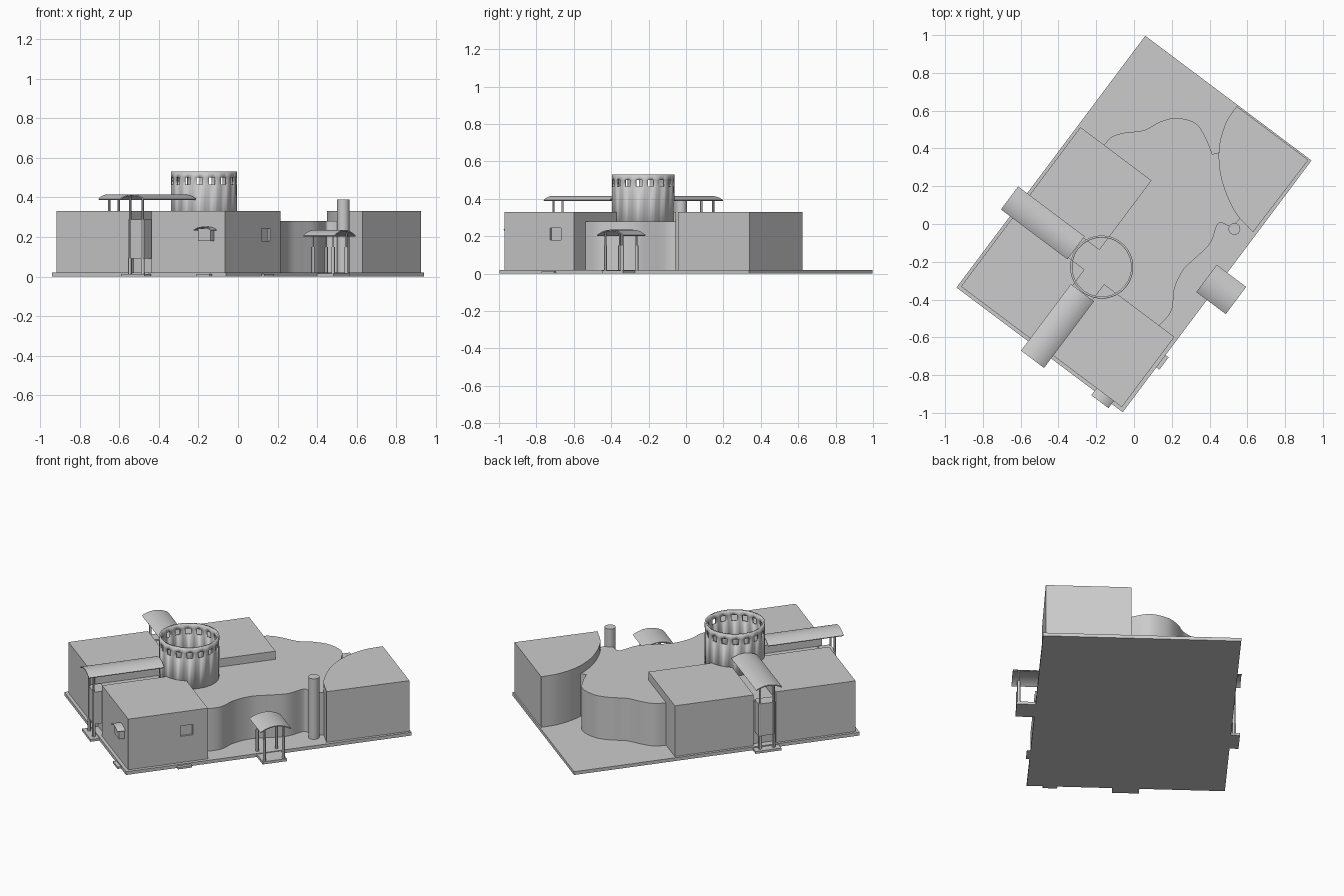
import bpy, bmesh, math
from mathutils import Matrix, Vector

if "Cube" in bpy.data.objects:
    bpy.data.objects.remove(bpy.data.objects["Cube"])

# Whole building is turned on the grid: local u,v axes inside frame R
R = Matrix.Rotation(-math.atan2(3, 4), 4, 'Z')
HUB = (0.0, -0.285)


def frame(x, y, deg):
    return R @ Matrix.Translation((x, y, 0)) @ Matrix.Rotation(math.radians(deg), 4, 'Z')


def finish(name, bm, smooth=False, recalc=True):
    if recalc:
        bmesh.ops.recalc_face_normals(bm, faces=bm.faces)
    me = bpy.data.meshes.new(name)
    bm.to_mesh(me)
    bm.free()
    ob = bpy.data.objects.new(name, me)
    bpy.context.collection.objects.link(ob)
    if smooth:
        bpy.ops.object.select_all(action='DESELECT')
        ob.select_set(True)
        bpy.context.view_layer.objects.active = ob
        bpy.ops.object.shade_smooth_by_angle(angle=math.radians(30))
    return ob


def extrude(name, ring, offset, f, smooth=False):
    bm = bmesh.new()
    off = Vector(offset)
    a = [bm.verts.new(f @ Vector(p)) for p in ring]
    b = [bm.verts.new(f @ (Vector(p) + off)) for p in ring]
    n = len(ring)
    bm.faces.new(a)
    bm.faces.new(b)
    for i in range(n):
        bm.faces.new((a[i], a[(i + 1) % n], b[(i + 1) % n], b[i]))
    return finish(name, bm, smooth)


def prism(name, pts, z0, z1, f=R, smooth=False):
    return extrude(name, [(x, y, z0) for x, y in pts], (0, 0, z1 - z0), f, smooth)


def box(name, x0, x1, y0, y1, z0, z1, f=R):
    return prism(name, [(x0, y0), (x1, y0), (x1, y1), (x0, y1)], z0, z1, f)


def post(name, x, y, r, z0, z1, f=R, n=12):
    pts = [(x + r * math.cos(2 * math.pi * i / n), y + r * math.sin(2 * math.pi * i / n)) for i in range(n)]
    return prism(name, pts, z0, z1, f, True)


def arch(name, x0, x1, half, z, rise, t, f=R, n=16):
    # curved roof sheet running along x
    rad = (half * half + rise * rise) / (2 * rise)
    amax = math.asin(half / rad)
    ring = []
    for r, s in ((rad, 1), (rad - t, -1)):
        for i in range(n + 1):
            a = s * amax * (2 * i / n - 1)
            ring.append((x0, r * math.sin(a), z + rise - rad + r * math.cos(a)))
    return extrude(name, ring, (x1 - x0, 0, 0), f, True)


def spline(pts, n=6):
    # smooth curve through the points
    p = [Vector(q) for q in pts]
    p = [2 * p[0] - p[1]] + p + [2 * p[-1] - p[-2]]
    out = []
    for i in range(1, len(p) - 2):
        a, b, c, d = p[i - 1:i + 3]
        for k in range(n):
            t = k / n
            out.append(tuple(0.5 * (2 * b + (c - a) * t + (2 * a - 5 * b + 4 * c - d) * t * t
                                    + (3 * b - a - 3 * c + d) * t ** 3)))
    return out + [tuple(p[-2])]


# Base and the three square blocks
box("base_slab", -0.55, 0.55, -0.833, 0.833, 0, 0.02)
box("rear_left_block", -0.534, -0.064, -0.22, 0.24, 0.02, 0.33)
box("front_left_block", -0.534, -0.064, -0.814, -0.35, 0.02, 0.33)
block = box("front_right_block", 0.064, 0.53, -0.814, -0.35, 0.02, 0.33)

# Recessed side window
cutter = box("window_cutter", 0.518, 0.6, -0.51, -0.437, 0.18, 0.243)
cutter.hide_render = True
cutter.hide_viewport = False
cutter.display_type = 'WIRE'
mod = block.modifiers.new("window", 'BOOLEAN')
mod.operation = 'DIFFERENCE'
mod.object = cutter
bpy.context.view_layer.objects.active = block
bpy.ops.object.modifier_apply(modifier=mod.name)
bpy.data.objects.remove(cutter)
box("side_step", 0.53, 0.57, -0.537, -0.455, 0, 0.012)

# Block with one curved wall
arc = spline([(0.53, 0.343), (0.384, 0.374), (0.227, 0.468), (0.12, 0.59), (0.068, 0.72), (0.06, 0.825)])
prism("curved_block", [(0.535, 0.825)] + arc, 0.02, 0.33, R, True)

# Low hall with wavy walls
back = spline([(-0.379, 0.23), (-0.371, 0.297), (-0.334, 0.352), (-0.254, 0.431), (-0.216, 0.513),
               (-0.157, 0.584), (-0.06, 0.622), (0.026, 0.595), (0.11, 0.545)])
front = spline([(0.425, 0.298), (0.406, 0.292), (0.355, 0.272), (0.38, 0.185), (0.383, 0.129), (0.367, 0.044),
                (0.355, -0.045), (0.378, -0.147), (0.427, -0.229), (0.437, -0.287), (0.428, -0.355)])
prism("low_hall", back + [(0.135, 0.575), (0.3, 0.5), (0.435, 0.39)] + front
      + [(0.07, -0.37), (-0.07, -0.37), (-0.08, 0.2)], 0.02, 0.28, R, True)
post("chimney_column", 0.441, 0.298, 0.031, 0.02, 0.39, R, 32)

# Open round tower with a ring of windows
bm = bmesh.new()
centre = R @ Vector((HUB[0], HUB[1], 0))
levels, n = (0.2, 0.465, 0.5, 0.53), 64
start = math.radians(-81.6)
grid = [[bm.verts.new(centre + Vector((0.167 * math.cos(start + 2 * math.pi * i / n),
                                       0.167 * math.sin(start + 2 * math.pi * i / n), z)))
         for i in range(n)] for z in levels]
for k in range(3):
    for i in range(n):
        if k == 1 and i % 4 < 2:
            continue
        j = (i + 1) % n
        bm.faces.new((grid[k][i], grid[k][j], grid[k + 1][j], grid[k + 1][i]))
tower = finish("round_tower", bm, True, False)
sol = tower.modifiers.new("wall", 'SOLIDIFY')
sol.thickness = 0.011
sol.offset = -1

# Two entrance arms: corridor, overhanging box, posts, canopy, doorstep
for label, deg in (("left", 180), ("front", -90)):
    f = frame(HUB[0], HUB[1], deg)
    box(label + "_corridor", 0.05, 0.51, -0.066, 0.066, 0.02, 0.28, f)
    box(label + "_entry_box", 0.5, 0.573, -0.05, 0.05, 0.092, 0.288, f)
    box(label + "_doorstep", 0.5, 0.6, -0.075, 0.075, 0, 0.014, f)
    for s in (-1, 1):
        post(label + "_post", 0.57, s * 0.04, 0.006, 0.01, 0.405, f)
        post(label + "_post_foot", 0.57, s * 0.04, 0.01, 0.01, 0.092, f)
    arch(label + "_canopy", 0.17, 0.61, 0.076, 0.393, 0.022, 0.006, f)

# Side porch
arch("porch_canopy", 0.48, 0.675, 0.09, 0.207, 0.028, 0.006)
box("porch_step", 0.5, 0.655, -0.07, 0.07, 0, 0.016)
for u in (0.515, 0.642):
    for v in (-0.056, 0.056):
        post("porch_post_base", u, v, 0.009, 0.01, 0.15)
        post("porch_post_top", u, v, 0.005, 0.15, 0.22)

# Small front window with hood
f = frame(0.42, -0.814, -90)
box("front_window_box", -0.01, 0.03, -0.04, 0.04, 0.18, 0.243, f)
arch("front_window_hood", -0.005, 0.047, 0.057, 0.236, 0.016, 0.005, f)
box("front_window_step", 0, 0.04, -0.04, 0.04, 0, 0.012, f)
